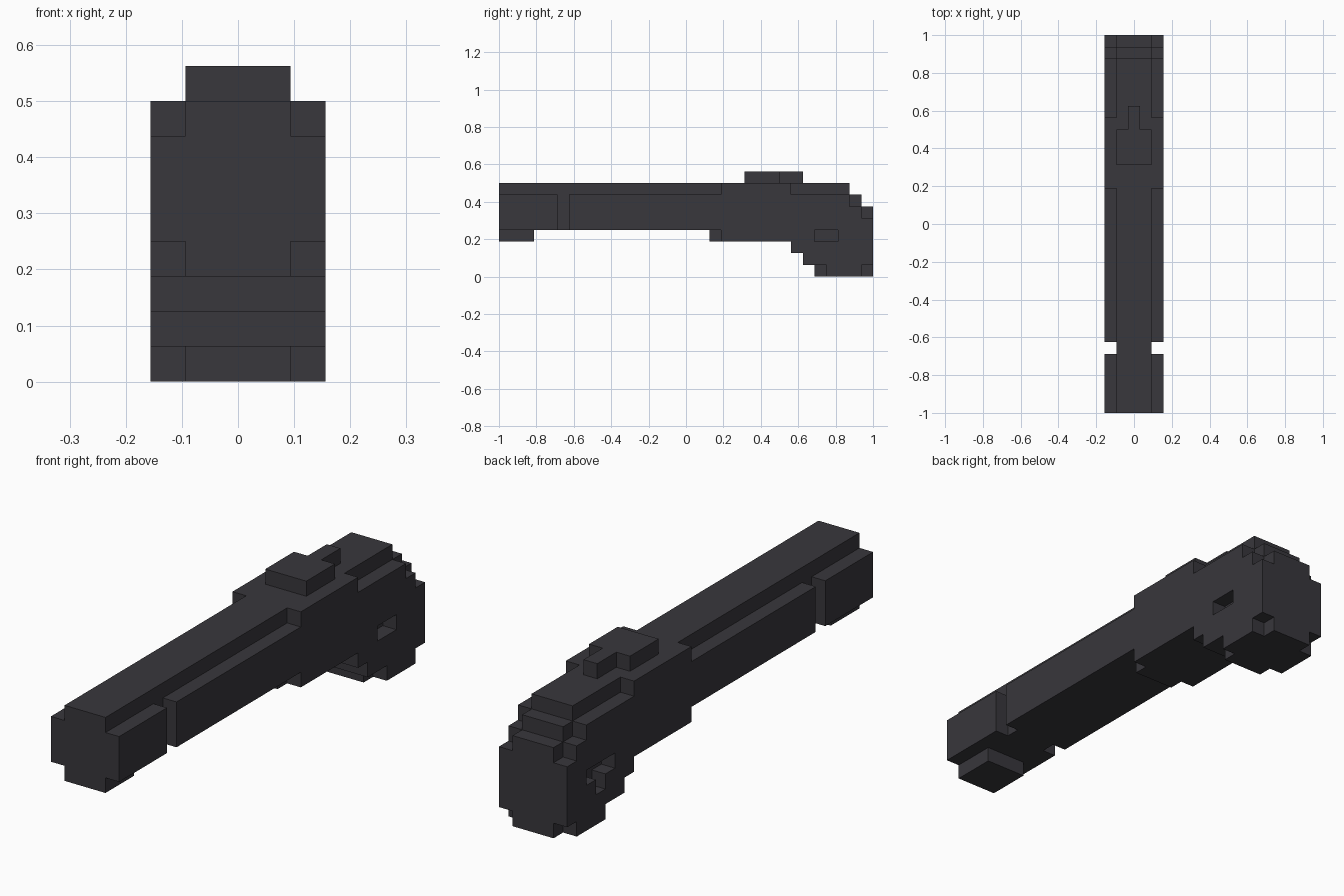
import bpy
import bmesh

cube = bpy.data.objects.get("Cube")
if cube:
    bpy.data.objects.remove(cube, do_unlink=True)

U = 1 / 16          # size of one block
Y0 = -1.0           # front end

mat = bpy.data.materials.new("dark_gunmetal")
mat.use_nodes = True
colour = (0.040, 0.038, 0.045, 1)
mat.diffuse_color = colour
mat.node_tree.nodes["Principled BSDF"].inputs["Base Color"].default_value = colour


def extrude_profile(name, x0, x1, *loops):
    """Fill a side outline (first loop) with optional holes, extrude along x."""
    bm = bmesh.new()
    edges = []
    for loop in loops:
        vs = [bm.verts.new((x0 * U, Y0 + y * U, z * U)) for y, z in loop]
        edges += [bm.edges.new((v, vs[i - 1])) for i, v in enumerate(vs)]
    bmesh.ops.triangle_fill(bm, edges=edges, use_beauty=True)
    res = bmesh.ops.extrude_face_region(bm, geom=bm.faces[:], use_keep_orig=True)
    moved = [g for g in res["geom"] if isinstance(g, bmesh.types.BMVert)]
    bmesh.ops.translate(bm, verts=moved, vec=((x1 - x0) * U, 0, 0))
    bmesh.ops.recalc_face_normals(bm, faces=bm.faces[:])
    mesh = bpy.data.meshes.new(name)
    bm.to_mesh(mesh)
    bm.free()
    mesh.materials.append(mat)
    obj = bpy.data.objects.new(name, mesh)
    bpy.context.collection.objects.link(obj)
    return obj


def rect(y0, y1, z0, z1):
    return [(y0, z0), (y1, z0), (y1, z1), (y0, z1)]


# Central slab: barrel, stepped grip and rounded heel
core = [(0, 3), (3, 3), (3, 4), (18, 4), (18, 3), (25, 3), (25, 2), (26, 2),
        (26, 1), (27, 1), (27, 0), (32, 0), (32, 6), (31, 6), (31, 7),
        (30, 7), (30, 8), (0, 8)]
extrude_profile("core_body", -1.5, 1.5, core)

# Outer cheek outline with a recess on each side
cheek = [(6, 4), (19, 4), (19, 3), (25, 3), (25, 2), (26, 2), (26, 1),
         (28, 1), (28, 0), (31, 0), (31, 1), (32, 1), (32, 5), (31, 5),
         (31, 6), (30, 6), (30, 7), (25, 7), (25, 8), (19, 8), (19, 7), (6, 7)]
slot = rect(27, 29, 3, 4)
t_slot = [(27, 3), (28, 3), (28, 2), (29, 2), (29, 3), (30, 3), (30, 4), (27, 4)]
for side, s, hole in (("left", 1, slot), ("right", -1, t_slot)):
    extrude_profile(side + "_cheek", s * 1.5, s * 2.5, cheek, hole)
    extrude_profile(side + "_muzzle_band", s * 1.5, s * 2.5, rect(0, 5, 4, 7))

# Raised hammer block and its narrow tail
extrude_profile("hammer_block", -1.5, 1.5, rect(21, 24, 8, 9))
extrude_profile("hammer_tail", -0.5, 0.5, rect(24, 26, 8, 9))
